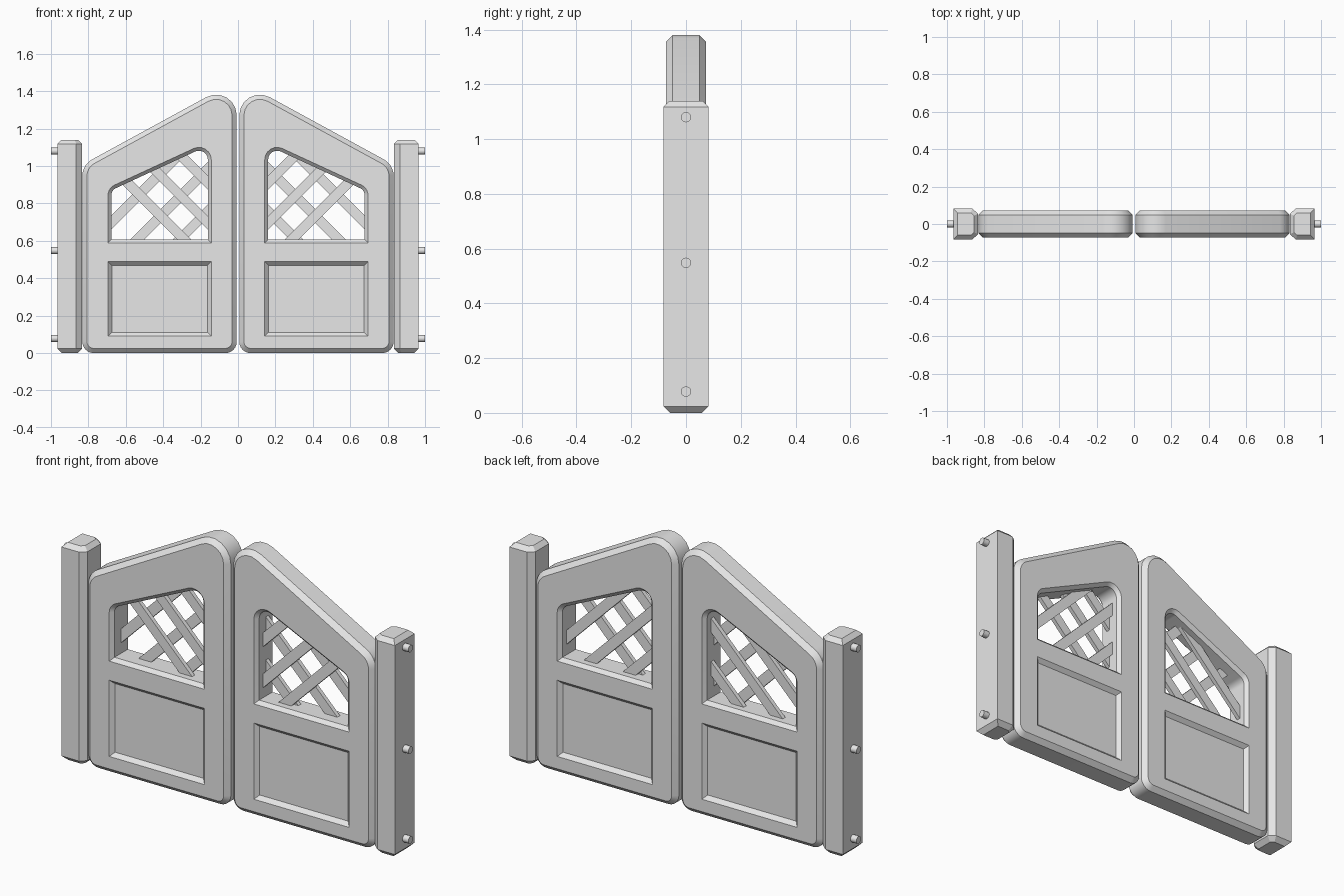
import bpy, bmesh, math
from mathutils import Vector

if "Cube" in bpy.data.objects:
    bpy.data.objects.remove(bpy.data.objects["Cube"])

grey = bpy.data.materials.new("plain grey")
grey.diffuse_color = (0.8, 0.8, 0.8, 1)
grey.use_nodes = True
grey.node_tree.nodes["Principled BSDF"].inputs["Base Color"].default_value = grey.diffuse_color


def rounded(corners, radii, inset=0.0, seg=6):
    """Counter-clockwise outline in x/z, inset by a distance, with rounded corners."""
    pts, n, out = [Vector(c) for c in corners], len(corners), []
    for i in range(n):
        a = (pts[i] - pts[i - 1]).normalized()
        b = (pts[(i + 1) % n] - pts[i]).normalized()
        na, nb = Vector((-a.y, a.x)), Vector((-b.y, b.x))
        mid = (na + nb) / (1 + na.dot(nb))
        if radii[i] == 0:
            out.append(pts[i] + mid * inset)
            continue
        r = max(radii[i] - inset, 0.004)
        centre = pts[i] + mid * (inset + r)
        start = math.atan2(-na.y, -na.x)
        turn = math.acos(max(-1, min(1, a.dot(b))))
        for k in range(seg + 1):
            t = start + turn * k / seg
            out.append(centre + Vector((math.cos(t), math.sin(t))) * r)
    return out


def loft(name, loops):
    """Closed solid through matching loops of 3D points."""
    bm = bmesh.new()
    rings = [[bm.verts.new(p) for p in loop] for loop in loops]
    n = len(rings[0])
    for lo, hi in zip(rings, rings[1:]):
        for i in range(n):
            j = (i + 1) % n
            bm.faces.new((lo[i], lo[j], hi[j], hi[i]))
    bm.faces.new(rings[0])
    bm.faces.new(rings[-1])
    bmesh.ops.recalc_face_normals(bm, faces=bm.faces)
    me = bpy.data.meshes.new(name)
    bm.to_mesh(me)
    bm.free()
    me.materials.append(grey)
    ob = bpy.data.objects.new(name, me)
    bpy.context.collection.objects.link(ob)
    return ob


def slab(name, corners, radii, steps):
    """Loft front to back from (y, inset) steps."""
    return loft(name, [[(p.x, y, p.y) for p in rounded(corners, radii, d)]
                       for y, d in steps])


def select_only(ob):
    bpy.ops.object.select_all(action='DESELECT')
    ob.select_set(True)
    bpy.context.view_layer.objects.active = ob


def mirror(ob):
    ob.modifiers.new("mirror", 'MIRROR').use_axis[0] = True


# Door leaf with chamfered rim
door = slab("door", [(0.007, 0), (0.832, 0), (0.832, 1.007), (0.007, 1.457)],
            [0.06, 0.06, 0.1, 0.11],
            [(-0.073, 0.025), (-0.049, 0), (0.049, 0), (0.073, 0.025)])

# Window opening with chamfered edge, and recessed panels on both faces
window = [(0.143, 0.589), (0.695, 0.589), (0.695, 0.882), (0.143, 1.137)]
panel = [(0.143, 0.09), (0.695, 0.09), (0.695, 0.489), (0.143, 0.489)]
cutters = [slab("window_cutter", window, [0, 0, 0.06, 0.066],
                [(-0.083, -0.01), (-0.055, 0.018), (0.055, 0.018), (0.083, -0.01)])]
for s in (-1, 1):
    cutters.append(slab("panel_cutter", panel, [0] * 4,
                        [(s * 0.083, -0.01), (s * 0.053, 0.02)]))
select_only(door)
for c in cutters:
    m = door.modifiers.new("cut", 'BOOLEAN')
    m.operation, m.solver, m.object = 'DIFFERENCE', 'EXACT', c
    bpy.ops.object.modifier_apply(modifier=m.name)
for c in cutters:
    bpy.data.objects.remove(c)
bpy.ops.object.shade_smooth_by_angle(angle=math.radians(30))
mirror(door)


# Lattice strips: diagonals clipped just inside the window frame
def strip(name, direction, offset, y):
    d = Vector((1, direction)).normalized()
    nrm = Vector((-d.y, d.x))
    base = Vector((0, offset))
    area = rounded(window, [0] * 4, -0.015)
    t0, t1 = -9.0, 9.0
    for i, p in enumerate(area):
        e = area[(i + 1) % 4] - p
        inward = Vector((-e.y, e.x))
        den, num = inward.dot(d), inward.dot(p - base)
        if den > 0:
            t0 = max(t0, num / den)
        else:
            t1 = min(t1, num / den)
    if t1 <= t0:
        return
    w, h = 0.026, 0.011
    loops = []
    for t in (t0, t1):
        c = base + d * t
        loops.append([(c.x + nrm.x * a, y + b, c.y + nrm.y * a)
                      for a, b in ((-w, -h), (w, -h), (w, h), (-w, h))])
    mirror(loft(name, loops))


for k in (0.32, 0.535, 0.75):
    strip("lattice_front", 1, k, -0.011)
for k in (1.376, 1.146, 0.92):
    strip("lattice_back", -1, k, 0.011)


# Posts with chamfered inner edges and ends
profile = [(0.833, -0.055), (0.865, -0.082), (0.966, -0.082),
           (0.966, 0.082), (0.865, 0.082), (0.833, 0.055)]
mirror(loft("post", [[(p.x, p.y, z) for p in rounded(profile, [0] * 6, d)]
                     for z, d in ((0, 0.024), (0.024, 0), (1.118, 0), (1.14, 0.022))]))

# Hinge pegs on the outer side of the posts
for z in (0.078, 0.548, 1.08):
    peg = loft("peg", [[(x, 0.019 * math.cos(k * math.pi / 6), z + 0.019 * math.sin(k * math.pi / 6))
                        for k in range(12)] for x in (0.96, 1.0)])
    select_only(peg)
    bpy.ops.object.shade_smooth_by_angle(angle=math.radians(35))
    mirror(peg)
